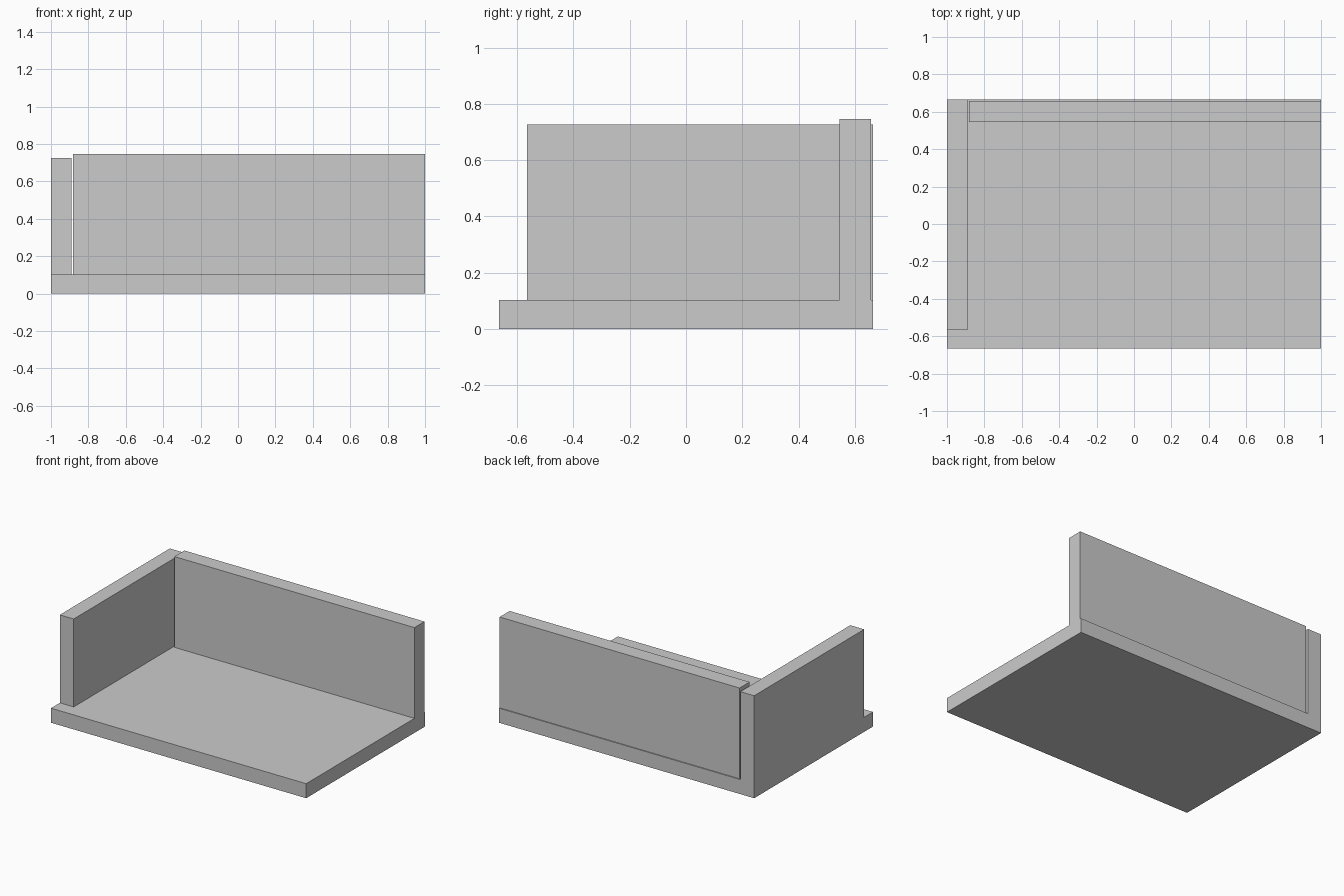
import bpy
import bmesh

if "Cube" in bpy.data.objects:
    bpy.data.objects.remove(bpy.data.objects["Cube"])


def box(name, x, y, z):
    """Axis-aligned box from (min, max) pairs."""
    mesh = bpy.data.meshes.new(name)
    bm = bmesh.new()
    bmesh.ops.create_cube(bm, size=1)
    for v in bm.verts:
        v.co = [r[0] if c < 0 else r[1] for c, r in zip(v.co, (x, y, z))]
    bm.to_mesh(mesh)
    bm.free()
    obj = bpy.data.objects.new(name, mesh)
    bpy.context.collection.objects.link(obj)
    return obj


BASE_TOP = 0.103

# Floor slab
box("floor_slab", (-1, 1), (-0.665, 0.665), (0, BASE_TOP))
# Left wall, set back from the front edge
box("left_wall", (-1, -0.891), (-0.566, 0.665), (BASE_TOP, 0.726))
# Back wall, slightly taller, with a thin gap beside the left wall
box("back_wall", (-0.881, 1), (0.546, 0.658), (BASE_TOP, 0.746))
